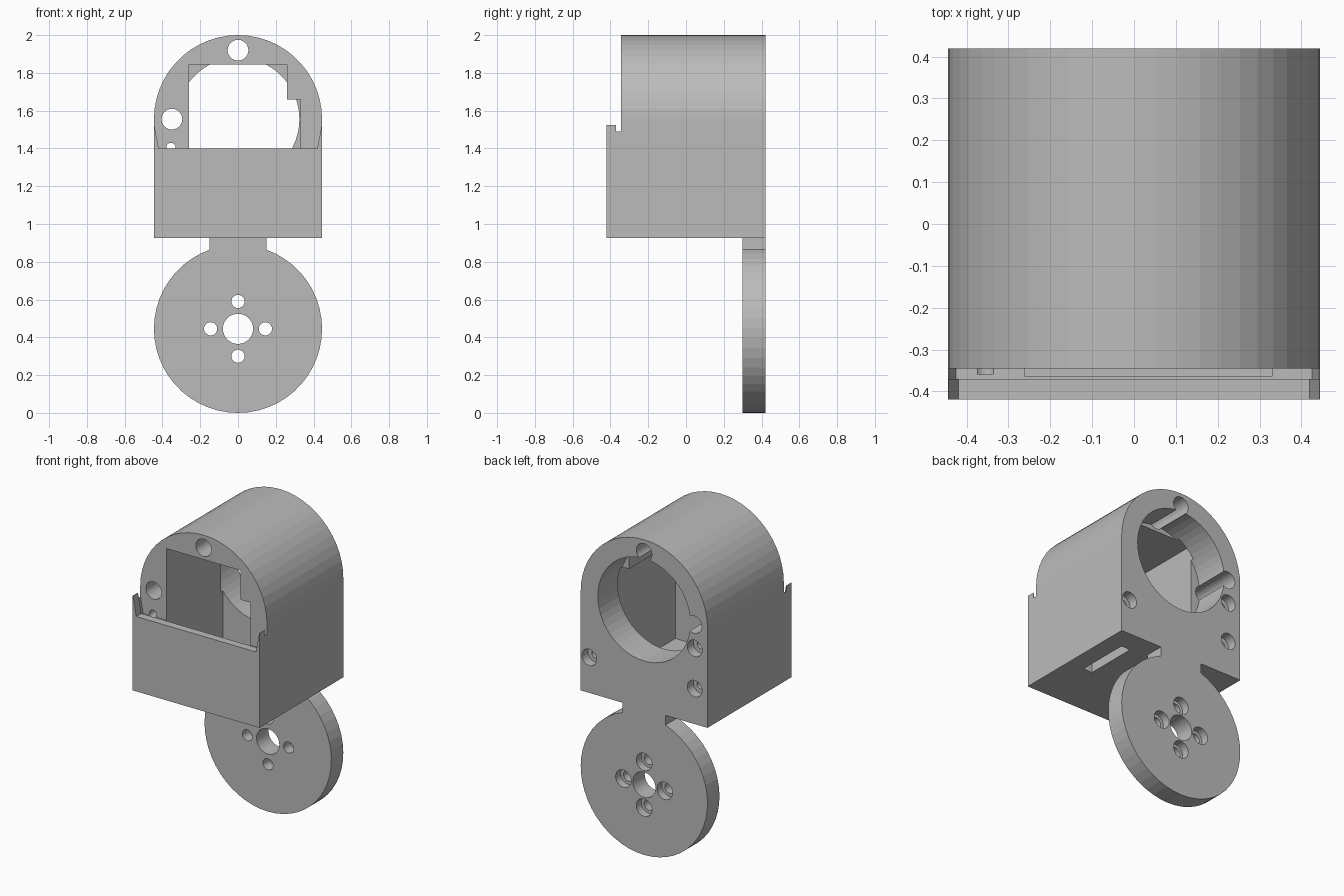
import bpy, bmesh
from math import sin, cos, pi, asin, sqrt

if "Cube" in bpy.data.objects:
    bpy.data.objects.remove(bpy.data.objects["Cube"], do_unlink=True)

grey = bpy.data.materials.new("plain_grey")
grey.use_nodes = True
grey.diffuse_color = (0.5, 0.5, 0.5, 1)
grey.node_tree.nodes["Principled BSDF"].inputs["Base Color"].default_value = (0.5, 0.5, 0.5, 1)

R = 0.445          # half width of housing and disc
BACK = 0.42
FRONT = -0.42
BASE = 0.925       # underside of housing
AXIS = 1.555       # height of the bore axis


def arc(cx, cz, r, start, end, steps):
    """Points on an arc in the xz plane."""
    angles = [start + (end - start) * i / steps for i in range(steps + 1)]
    return [(cx + r * cos(a), cz + r * sin(a)) for a in angles]


def prism(name, outline, y0, y1):
    """Extrude an xz outline from y0 to y1."""
    bm = bmesh.new()
    face = bm.faces.new([bm.verts.new((x, y0, z)) for x, z in outline])
    new = bmesh.ops.extrude_face_region(bm, geom=[face])["geom"]
    verts = [v for v in new if isinstance(v, bmesh.types.BMVert)]
    bmesh.ops.translate(bm, vec=(0, y1 - y0, 0), verts=verts)
    bmesh.ops.recalc_face_normals(bm, faces=bm.faces)
    mesh = bpy.data.meshes.new(name)
    bm.to_mesh(mesh)
    bm.free()
    mesh.materials.append(grey)
    obj = bpy.data.objects.new(name, mesh)
    bpy.context.collection.objects.link(obj)
    return obj


def cut(target, outline, y0, y1):
    """Subtract an extruded outline and discard the cutter."""
    cutter = prism("cutter", outline, y0, y1)
    cutter.hide_render = True
    mod = target.modifiers.new("cut", "BOOLEAN")
    mod.operation = "DIFFERENCE"
    mod.solver = "EXACT"
    mod.object = cutter
    bpy.context.view_layer.objects.active = target
    bpy.ops.object.modifier_apply(modifier=mod.name)
    bpy.data.objects.remove(cutter, do_unlink=True)


def hole(target, x, z, r, y0, y1, sides=24):
    cut(target, arc(x, z, r, 0, 2 * pi, sides)[:-1], y0, y1)


def box(x0, x1, z0, z1):
    return [(x0, z0), (x1, z0), (x1, z1), (x0, z1)]


def lid_cut(half_low, z_low, half_high, z_high):
    """Tapered opening that widens to clear everything above."""
    right = [(half_low, z_low), (half_high, z_high), (0.6, z_high), (0.6, 2.2)]
    return right + [(-x, z) for x, z in reversed(right)]


# Arched housing
housing = prism("housing", [(-R, BASE), (R, BASE)] + arc(0, AXIS, R, 0, pi, 26), FRONT, BACK)

# Low front wall with ears, and the lid groove behind it
cut(housing, lid_cut(0.42, 1.40, 0.443, 1.525), -0.6, -0.365)
cut(housing, lid_cut(0.425, 1.39, 0.442, 1.49), -0.37, -0.345)

# Stepped inner cavity and round bore through the back wall
cut(housing, [(-0.26, 0.985), (0.33, 0.985), (0.33, 1.66), (0.26, 1.66),
              (0.26, 1.845), (-0.26, 1.845)], -0.365, 0.22)
hole(housing, 0, AXIS, 0.325, 0.2, 0.6, 52)

# Slot in the floor
slot = box(0.265, 0.329, 0.8, 0.99)
cut(housing, slot, -0.06, 0.28)

# Long rod channels
for x, z in [(0, 1.92), (-0.35, AXIS)]:
    hole(housing, x, z, 0.055, -0.6, 0.6)

# Counterbored screw holes
for x, z in [(-0.355, 1.405), (-0.355, 1.15), (0.385, 1.15)]:
    hole(housing, x, z, 0.025, -0.36, 0.6, 16)
    hole(housing, x, z, 0.052, 0.36, 0.6)

# Mounting disc with its neck
neck = 0.15
a = asin(sqrt(R * R - neck * neck) / R)
disc = prism("mounting_disc", [(neck, BASE)] + arc(0, R, R, a, a - 2 * pi + (pi - 2 * a), 46)
             + [(-neck, BASE)], 0.3, BACK)

# Centre hole and ring of counterbored screw holes
hole(disc, 0, R, 0.08, 0, 0.6, 32)
for i in range(4):
    x, z = 0.145 * cos(i * pi / 2), R + 0.145 * sin(i * pi / 2)
    hole(disc, x, z, 0.035, 0, 0.6)
    hole(disc, x, z, 0.055, 0.37, 0.6)
